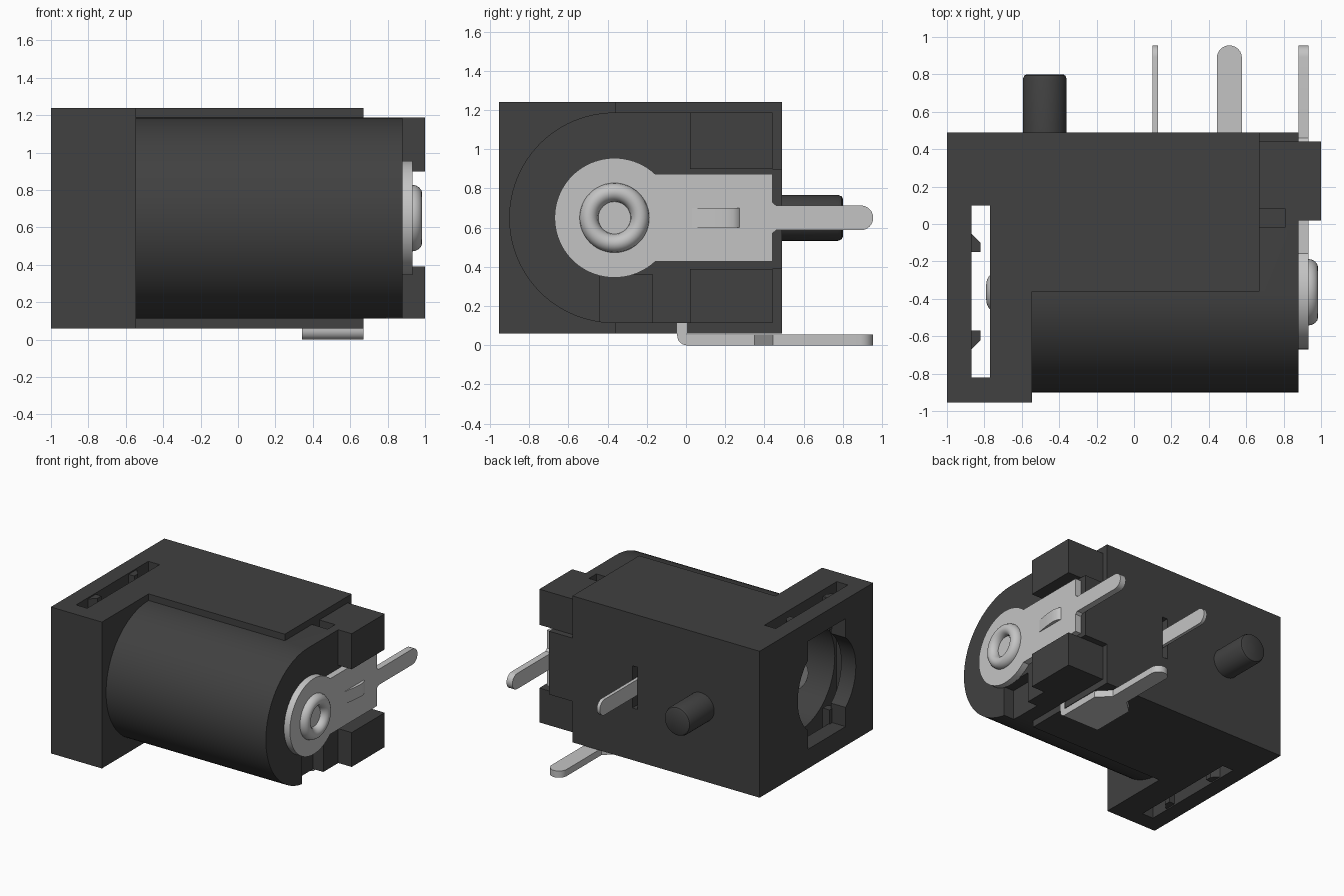
import bpy, bmesh, math
from mathutils import Vector

cube = bpy.data.objects.get("Cube")
if cube:
    bpy.data.objects.remove(cube, do_unlink=True)


def material(name, rgb):
    m = bpy.data.materials.new(name)
    m.use_nodes = True
    m.diffuse_color = (*rgb, 1)
    bsdf = m.node_tree.nodes["Principled BSDF"]
    bsdf.inputs["Base Color"].default_value = (*rgb, 1)
    bsdf.inputs["Roughness"].default_value = 0.6
    return m


PLASTIC = material("dark_plastic", (0.052, 0.052, 0.052))
METAL = material("light_metal", (0.55, 0.55, 0.55))
CY, CZ = -0.365, 0.65          # axis of the barrel


def finish(bm, name, mat):
    bmesh.ops.recalc_face_normals(bm, faces=bm.faces)
    me = bpy.data.meshes.new(name)
    bm.to_mesh(me)
    bm.free()
    me.materials.append(mat)
    ob = bpy.data.objects.new(name, me)
    bpy.context.collection.objects.link(ob)
    return ob


def place(axis, u, v, w):
    """Profile plane coordinates u, v and depth w along the axis."""
    return {"x": (w, u, v), "y": (u, w, v), "z": (u, v, w)}[axis]


def prism(name, axis, pts, a, b, mat=PLASTIC):
    bm = bmesh.new()
    base = bm.faces.new([bm.verts.new(place(axis, u, v, a)) for u, v in pts])
    ext = bmesh.ops.extrude_face_region(bm, geom=[base])["geom"]
    shift = Vector(place(axis, 0, 0, b - a))
    bmesh.ops.translate(bm, vec=shift, verts=[g for g in ext if isinstance(g, bmesh.types.BMVert)])
    return finish(bm, name, mat)


def box(name, x0, x1, y0, y1, z0, z1, mat=PLASTIC):
    return prism(name, "z", [(x0, y0), (x1, y0), (x1, y1), (x0, y1)], z0, z1, mat)


def arc(cu, cv, r, a0, a1, n):
    return [(cu + r * math.cos(math.radians(a0 + (a1 - a0) * i / n)),
             cv + r * math.sin(math.radians(a0 + (a1 - a0) * i / n))) for i in range(n + 1)]


def lathe(name, axis, cu, cv, profile, mat=PLASTIC, ring=False, n=48):
    """Turn (depth, radius) points round an axis; ring closes the profile on itself."""
    bm = bmesh.new()
    rows = [[bm.verts.new(place(axis, cu + r * math.cos(math.tau * i / n),
                                cv + r * math.sin(math.tau * i / n), w)) for i in range(n)]
            for w, r in profile]
    pairs = list(zip(rows, rows[1:])) + ([(rows[-1], rows[0])] if ring else [])
    for p, q in pairs:
        for i in range(n):
            j = (i + 1) % n
            bm.faces.new((p[i], p[j], q[j], q[i]))
    if not ring:
        bm.faces.new(rows[0])
        bm.faces.new(rows[-1])
    return finish(bm, name, mat)


def smooth(ob):
    bpy.ops.object.select_all(action="DESELECT")
    ob.select_set(True)
    bpy.context.view_layer.objects.active = ob
    bpy.ops.object.shade_smooth_by_angle(angle=math.radians(32))


def combine(target, other, operation):
    mod = target.modifiers.new("cut", "BOOLEAN")
    mod.operation, mod.solver, mod.object = operation, "EXACT", other
    bpy.ops.object.select_all(action="DESELECT")
    target.select_set(True)
    bpy.context.view_layer.objects.active = target
    bpy.ops.object.modifier_apply(modifier=mod.name)
    bpy.data.objects.remove(other, do_unlink=True)


# Housing: flange, main block, round barrel, middle block and rear tabs
housing = box("housing", -1, -0.545, -0.955, 0.49, 0.06, 1.24)
barrel = arc(CY, CZ, 0.537, 90, 270, 48) + [(0.44, CZ - 0.537), (0.44, CZ + 0.537)]
solids = [
    box("main_block", -0.7, 0.67, -0.36, 0.49, 0.06, 1.24),
    prism("barrel", "x", barrel, -0.65, 0.88),
    box("middle_block", 0.5, 0.88, 0.1, 0.49, 0.39, 0.9),
    box("upper_tab", 0.75, 1.0, 0.02, 0.44, 0.9, CZ + 0.537),
    box("lower_tab", 0.75, 1.0, 0.02, 0.44, CZ - 0.537, 0.39),
]
for s in solids:
    combine(housing, s, "UNION")

# Openings: socket mouth with keyed recesses, bore, cross slot, small notches
cutters = [
    lathe("mouth", "x", CY, CZ, [(-1.1, 0.37), (-0.8, 0.37)]),
    box("mouth_key", -1.1, -0.8, CY - 0.24, CY + 0.24, CZ - 0.435, CZ + 0.435),
    box("cross_slot", -0.87, -0.77, -0.82, 0.1, -0.1, 1.4),
    lathe("bore", "x", CY, CZ, [(-0.8, 0.43), (0.62, 0.43)]),
    box("top_notch", 0.67, 0.81, -0.015, 0.08, 1.05, 1.4),
    box("bottom_notch", 0.79, 1.1, -0.44, -0.17, -0.1, 0.36),
    box("pin_slot", 0.09, 0.135, 0.42, 0.6, 0.48, 0.82),
    box("contact_slot", 0.34, 0.665, -0.05, 0.02, -0.1, 0.14),
]
for c in cutters:
    combine(housing, c, "DIFFERENCE")
smooth(housing)

# Ribs inside the cross slot
for label, y, s in (("rear", -0.1, -1), ("front", -0.62, 1)):
    pts = [(-0.88, y - 0.05 * s), (-0.87, y - 0.05 * s), (-0.82, y), (-0.82, y + 0.05 * s), (-0.88, y + 0.05 * s)]
    for level, z0, z1 in (("lower", 0.07, 0.33), ("upper", 0.97, 1.23)):
        prism(f"{label}_{level}_rib", "z", pts, z0, z1)

# Locating peg on the back
smooth(lathe("locating_peg", "y", -0.477, CZ,
             [(0.4, 0.117), (0.775, 0.117), (0.793, 0.11), (0.8, 0.098)]))

# Centre pin and the rivet ring that holds it
tip = [(-0.79 + 0.06 * (1 - math.cos(t * math.pi / 10)), 0.04 + 0.07 * math.sin(t * math.pi / 10)) for t in range(6)]
smooth(lathe("centre_pin", "x", CY, CZ, tip + [(0.92, 0.11)], METAL))
rivet = [(0.93 + 0.055 * math.sin(t * math.tau / 16), 0.13 + 0.048 * math.cos(t * math.tau / 16)) for t in range(16)]
smooth(lathe("rivet_ring", "x", CY, CZ, rivet, METAL, ring=True))

# Rear terminal: disc, bar and round-ended solder pin in one outline
half = 0.224
a = math.degrees(math.asin(half / 0.305))
outline = arc(CY, CZ, 0.305, a, 360 - a, 56) + [(0.44, CZ - half), (0.44, CZ - 0.08), (0.46, CZ - 0.063)]
outline += arc(0.892, CZ, 0.063, -90, 90, 12) + [(0.46, CZ + 0.063), (0.44, CZ + 0.08), (0.44, CZ + half)]
smooth(prism("rear_terminal", "x", outline, 0.88, 0.932, METAL))

# Raised tongue on the rear terminal
tongue = [(0.92, 0.03), (0.935, 0.03), (0.95, 0.12), (0.957, 0.2), (0.953, 0.24), (0.942, 0.265), (0.92, 0.28)]
smooth(prism("terminal_tongue", "z", tongue, 0.6, 0.7, METAL))

# Side terminal pin leaving the back face
blade = [(0.44, CZ - 0.063)] + arc(0.892, CZ, 0.063, -90, 90, 12) + [(0.44, CZ + 0.063)]
smooth(prism("back_terminal", "x", blade, 0.1, 0.127, METAL))

# Bottom terminal: tapered plate with a round end and a bent-up edge
plate = [(0.343, 0.0), (0.672, 0.0), (0.672, 0.35), (0.577, 0.445)]
plate += arc(0.51, 0.888, 0.067, 0, 180, 12) + [(0.443, 0.445), (0.343, 0.35)]
smooth(prism("bottom_terminal", "z", plate, 0.0, 0.054, METAL))
bend = [(0.0, 0.0)] + arc(0.005, 0.05, 0.05, 270, 180, 8)[1:] + [(-0.045, 0.2), (0.005, 0.2), (0.005, 0.054), (0.005, 0.0)]
smooth(prism("bottom_terminal_bend", "x", bend, 0.343, 0.672, METAL))
